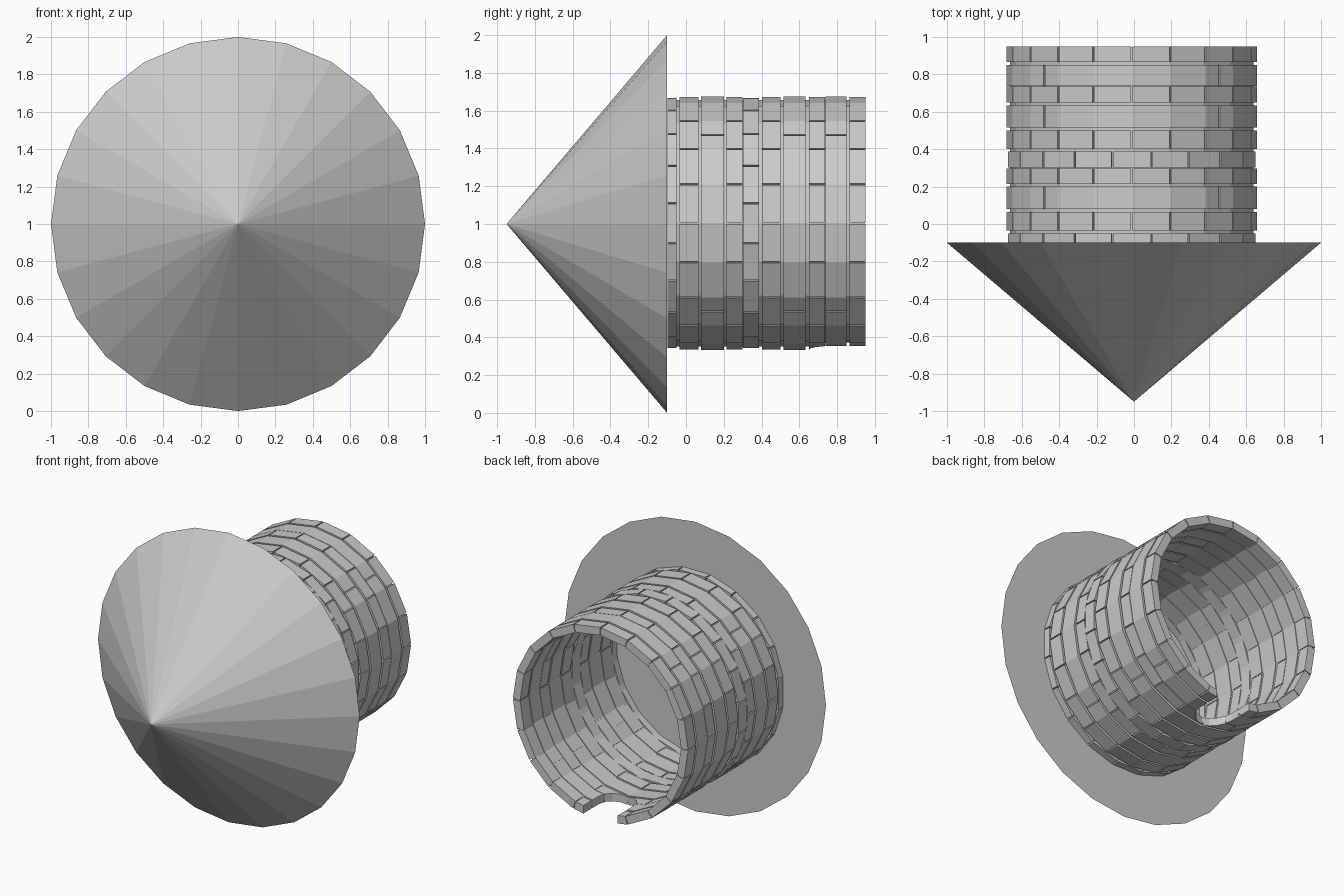
import bpy
import bmesh
import math
from mathutils import Vector

SIDES = 20
R_OUT, R_IN = 0.67, 0.615
CENTRE = Vector((-0.012, 0, 1.004))

if "Cube" in bpy.data.objects:
    bpy.data.objects.remove(bpy.data.objects["Cube"])

stone = bpy.data.materials.new("stone grey")
stone.use_nodes = True
GREY = (0.6, 0.6, 0.6, 1)
stone.diffuse_color = GREY
stone.node_tree.nodes["Principled BSDF"].inputs["Base Color"].default_value = GREY


def make_object(name, bm):
    bmesh.ops.recalc_face_normals(bm, faces=bm.faces[:])
    mesh = bpy.data.meshes.new(name)
    bm.to_mesh(mesh)
    bm.free()
    mesh.materials.append(stone)
    obj = bpy.data.objects.new(name, mesh)
    bpy.context.collection.objects.link(obj)
    return obj


def ring_point(t, radius, y):
    """Point on a polygon ring around the y axis; whole t values are corners."""
    def corner(i):
        a = math.tau * i / SIDES
        return Vector((radius * math.cos(a), y, radius * math.sin(a)))
    i = math.floor(t + 1e-6)
    return corner(i).lerp(corner(i + 1), max(t - i, 0)) + CENTRE


def add_brick(bm, start, end, y0, y1, twist):
    """Curved block that follows the ring between two positions."""
    ts = [start] + [i for i in range(math.ceil(start), math.floor(end) + 1)
                    if start < i < end] + [end]
    turn = math.tau * twist / SIDES
    sections = []
    for t in ts:
        row = []
        for r, y in ((R_IN, y0), (R_OUT, y0), (R_OUT, y1), (R_IN, y1)):
            p = ring_point(t, r, y) - CENTRE
            x = p.x * math.cos(turn) - p.z * math.sin(turn)
            z = p.x * math.sin(turn) + p.z * math.cos(turn)
            row.append(bm.verts.new(Vector((x, y, z)) + CENTRE))
        sections.append(row)
    for a, b in zip(sections, sections[1:]):
        for k in range(4):
            n = (k + 1) % 4
            bm.faces.new((a[k], a[n], b[n], b[k]))
    bm.faces.new(sections[0])
    bm.faces.new(sections[-1])


# Pointed roof
bpy.ops.mesh.primitive_cone_add(vertices=24, radius1=1, depth=0.85,
                                location=(0, -0.525, 1),
                                rotation=(math.pi / 2, 0, 0))
roof = bpy.context.object
roof.name = "roof"
roof.data.materials.append(stone)

# Mortar tube behind the bricks
bm = bmesh.new()
loops = []
for r, y in ((0.62, -0.099), (0.652, -0.099), (0.652, 0.945), (0.62, 0.945)):
    loops.append([bm.verts.new(ring_point(i, r, y)) for i in range(SIDES)])
for k in range(4):
    a, b = loops[k], loops[(k + 1) % 4]
    for i in range(SIDES):
        j = (i + 1) % SIDES
        bm.faces.new((a[i], a[j], b[j], b[i]))
mortar = make_object("mortar_tube", bm)

# Brick courses: start, end, twist, first joint, faces per brick
COURSES = [
    (-0.099, -0.05, 0.5, 0, 1),
    (-0.035, 0.065, 0, 0, 1),
    (0.08, 0.20, 0, 2.5, 5),
    (0.215, 0.298, 0, 0, 1),
    (0.302, 0.387, 0.5, 0, 1),
    (0.402, 0.50, 0, 0, 1),
    (0.515, 0.633, 0, 2.5, 5),
    (0.65, 0.735, 0, 0, 1),
    (0.739, 0.85, 0, 2.5, 5),
    (0.865, 0.95, 0, 0, 1),
]
bm = bmesh.new()
GAP = 0.02
for y0, y1, twist, first, span in COURSES:
    for n in range(SIDES // span):
        s = first + n * span
        add_brick(bm, s + GAP, s + span - GAP, y0, y1, twist)
bricks = make_object("brick_courses", bm)

# Arched doorway cut through the wall
bm = bmesh.new()
half = 0.13
outline = [(half, 1.1)]
outline += [(half * math.cos(a), 0.78 - half * math.sin(a))
            for a in (math.pi * i / 8 for i in range(9))]
outline += [(-half, 1.1)]
face = bm.faces.new([bm.verts.new((x + CENTRE.x, y, 0.2)) for x, y in outline])
top = bmesh.ops.extrude_face_region(bm, geom=[face])
bmesh.ops.translate(bm, vec=(0, 0, 0.4),
                    verts=[v for v in top["geom"] if isinstance(v, bmesh.types.BMVert)])
cutter = make_object("doorway_cutter", bm)
cutter.hide_render = True

for wall in (mortar, bricks):
    mod = wall.modifiers.new("doorway", 'BOOLEAN')
    mod.operation = 'DIFFERENCE'
    mod.solver = 'EXACT'
    mod.object = cutter
    bpy.context.view_layer.update()
    graph = bpy.context.evaluated_depsgraph_get()
    cut_mesh = bpy.data.meshes.new_from_object(wall.evaluated_get(graph))
    wall.modifiers.clear()
    wall.data = cut_mesh
bpy.data.objects.remove(cutter)
